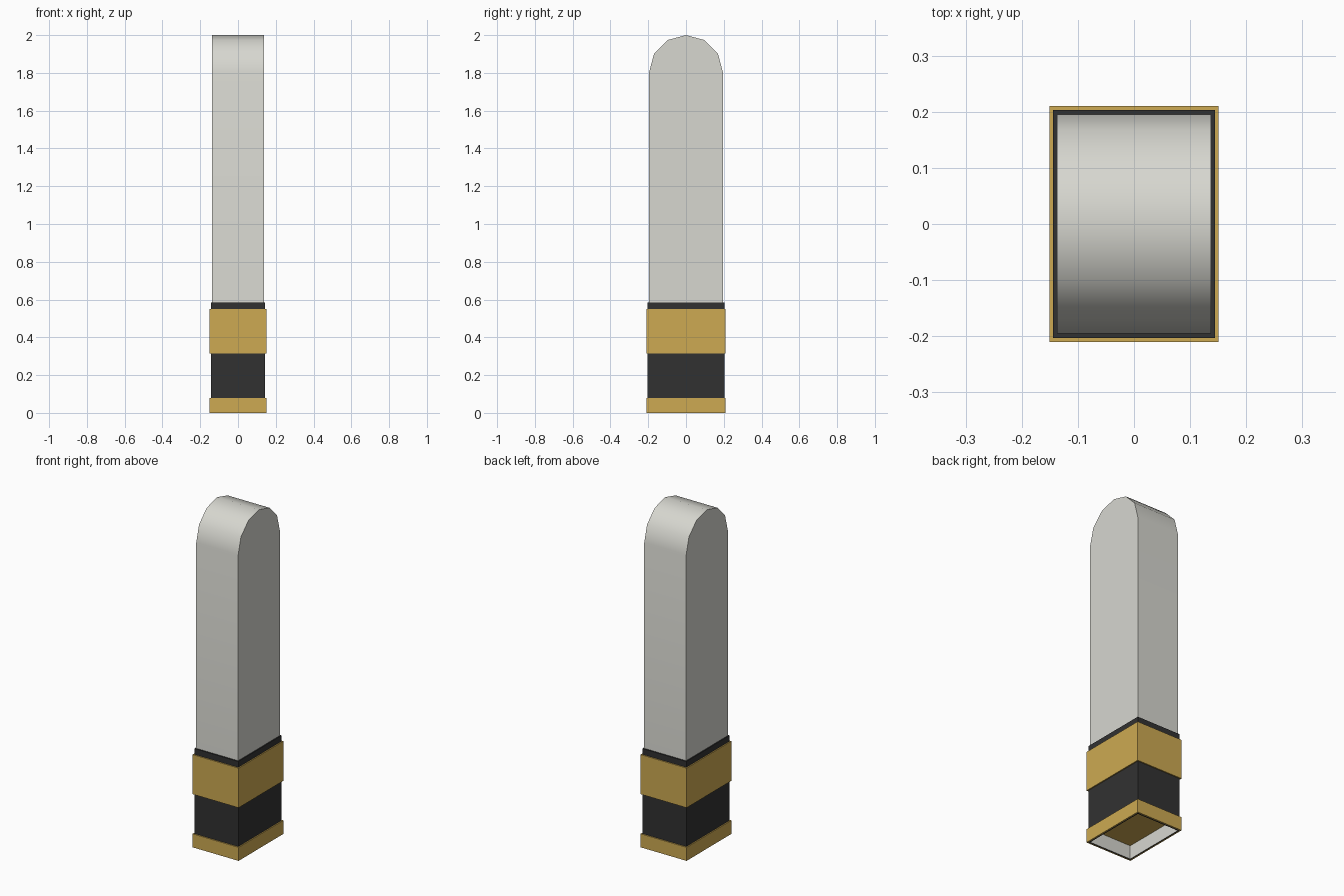
import bpy, bmesh, math

if "Cube" in bpy.data.objects:
    bpy.data.objects.remove(bpy.data.objects["Cube"])


def material(name, rgb):
    m = bpy.data.materials.new(name)
    m.diffuse_color = (*rgb, 1.0)
    m.use_nodes = True
    m.node_tree.nodes["Principled BSDF"].inputs["Base Color"].default_value = m.diffuse_color
    return m


GOLD = material("gold", (0.61, 0.40, 0.085))
BLACK = material("black", (0.031, 0.031, 0.031))
GREY = material("pale_grey", (0.68, 0.68, 0.63))

# half sizes (x, y) of the nested layers
BODY, SLEEVE, BAND = (0.1375, 0.195), (0.144, 0.203), (0.151, 0.21)


def finish(name, bm, mat):
    me = bpy.data.meshes.new(name)
    bm.to_mesh(me)
    bm.free()
    me.materials.append(mat)
    ob = bpy.data.objects.new(name, me)
    bpy.context.collection.objects.link(ob)
    return ob


def collar(name, outer, inner, z0, z1, mat):
    """Rectangular collar: outer walls plus flat rims reaching the layer inside it."""
    bm = bmesh.new()
    loops = []
    for (hx, hy), z in ((inner, z0), (outer, z0), (outer, z1), (inner, z1)):
        loops.append([bm.verts.new((sx * hx, sy * hy, z))
                      for sx, sy in ((-1, -1), (1, -1), (1, 1), (-1, 1))])
    for a, b in zip(loops, loops[1:]):
        for i in range(4):
            j = (i + 1) % 4
            bm.faces.new((a[i], a[j], b[j], b[i]))
    return finish(name, bm, mat)


# round-topped body, open underneath
hx, r = BODY
profile = [(-r, 0.0)]
for i in range(7):
    a = math.pi - i * math.pi / 6
    profile.append((r * math.cos(a), 2.0 - r + r * math.sin(a)))
profile.append((r, 0.0))
bm = bmesh.new()
left = [bm.verts.new((-hx, y, z)) for y, z in profile]
right = [bm.verts.new((hx, y, z)) for y, z in profile]
bm.faces.new(left)
bm.faces.new(right[::-1])
for i in range(len(profile) - 1):
    bm.faces.new((left[i], right[i], right[i + 1], left[i + 1]))
bmesh.ops.recalc_face_normals(bm, faces=bm.faces)
body = finish("body", bm, GREY)
bpy.context.view_layer.objects.active = body
body.select_set(True)
bpy.ops.object.shade_smooth_by_angle(angle=math.radians(40))

# dark sleeve with two gold bands around it
collar("sleeve", SLEEVE, BODY, 0.0, 0.585, BLACK)
collar("base_band", BAND, SLEEVE, 0.0, 0.08, GOLD)
collar("upper_band", BAND, SLEEVE, 0.315, 0.55, GOLD)

# gold plate recessed in the open underside
bm = bmesh.new()
bm.faces.new([bm.verts.new((sx * hx, sy * r, 0.08))
              for sx, sy in ((-1, -1), (-1, 1), (1, 1), (1, -1))])
finish("recessed_base_plate", bm, GOLD)
